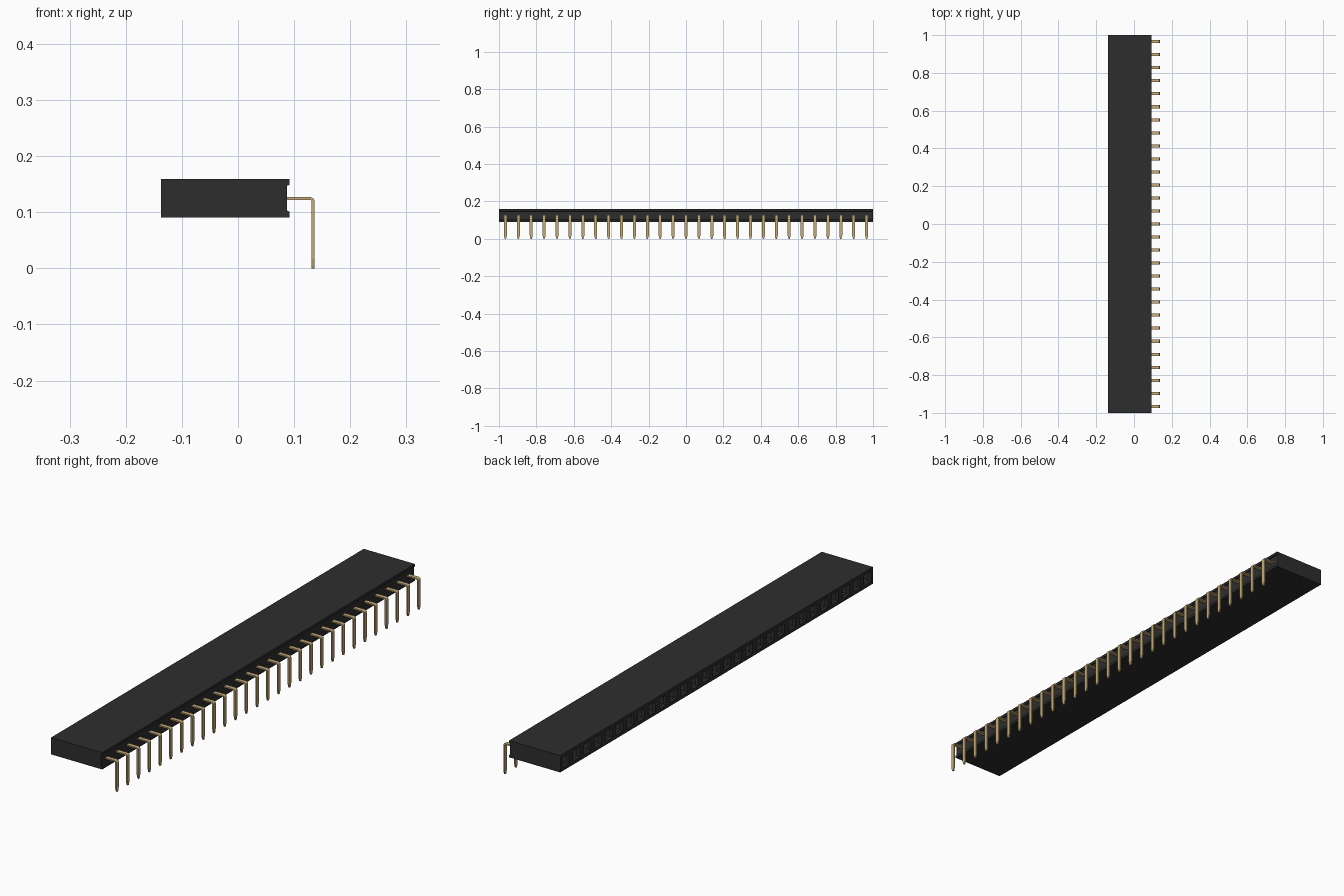
import bpy, bmesh, math

old = bpy.data.objects.get("Cube")
if old:
    bpy.data.objects.remove(old)

COUNT = 29
PITCH = 2 / COUNT


def material(name, rgb, roughness, metallic=0.0):
    mat = bpy.data.materials.new(name)
    mat.use_nodes = True
    mat.diffuse_color = (*rgb, 1)
    bsdf = mat.node_tree.nodes["Principled BSDF"]
    bsdf.inputs["Base Color"].default_value = (*rgb, 1)
    bsdf.inputs["Roughness"].default_value = roughness
    bsdf.inputs["Metallic"].default_value = metallic
    return mat


def finish(bm, name, mat):
    bmesh.ops.recalc_face_normals(bm, faces=bm.faces)
    mesh = bpy.data.meshes.new(name)
    bm.to_mesh(mesh)
    bm.free()
    mesh.materials.append(mat)
    obj = bpy.data.objects.new(name, mesh)
    bpy.context.collection.objects.link(obj)
    return obj


def loft(bm, rings):
    """Skin closed rings of points and cap both ends."""
    rows = [[bm.verts.new(p) for p in ring] for ring in rings]
    n = len(rows[0])
    for a, b in zip(rows, rows[1:]):
        for i in range(n):
            j = (i + 1) % n
            bm.faces.new((a[i], a[j], b[j], b[i]))
    bm.faces.new(rows[0])
    bm.faces.new(rows[-1])


black = material("black plastic", (0.027, 0.027, 0.027), 0.6)
gold = material("gold metal", (0.56, 0.41, 0.19), 0.4)

# Housing: grooved cross-section, one segment per contact
LEFT, RIGHT, LOW, HIGH = -0.137, 0.092, 0.091, 0.159
profile = [(LEFT, LOW), (RIGHT, LOW), (RIGHT, 0.101), (0.087, 0.103),
           (0.087, 0.147), (RIGHT, 0.149), (RIGHT, HIGH), (LEFT, HIGH)]
bm = bmesh.new()
loft(bm, [[(x, -1 + k * PITCH, z) for x, z in profile] for k in range(COUNT + 1)])
bmesh.ops.recalc_face_normals(bm, faces=bm.faces)

# Sockets: rim, sloping lead-in, then a deep square hole
mouths = [f for f in bm.faces if f.normal.x < -0.9]
for thickness, depth in ((0.013, 0), (0.006, -0.008), (0.0005, -0.15)):
    bmesh.ops.inset_individual(bm, faces=mouths, thickness=thickness,
                               depth=depth, use_even_offset=True)
finish(bm, "housing", black)

# Pin centre line: out of the housing, round the bend, down to a tapered tip
HALF, WIDE = 0.0026, 0.008
X, Z, R = 0.134, 0.1245, 0.006
stations = [(0.06, Z, 0, WIDE)]
for k in range(5):
    a = math.pi / 2 * k / 4
    stations.append((X - R + R * math.sin(a), Z - R + R * math.cos(a), a, WIDE))
stations += [(X, 0.017, math.pi / 2, WIDE), (X, 0.004, math.pi / 2, 0.0045),
             (X, 0, math.pi / 2, 0.003)]

for k in range(COUNT):
    y = -1 + (k + 0.5) * PITCH
    rings = []
    for x, z, a, w in stations:
        dx, dz = HALF * math.sin(a), HALF * math.cos(a)
        rings.append([(x + s * dx, y + t * w, z + s * dz)
                      for s, t in ((1, 1), (1, -1), (-1, -1), (-1, 1))])
    bm = bmesh.new()
    loft(bm, rings)
    finish(bm, f"pin_{k + 1}", gold)
